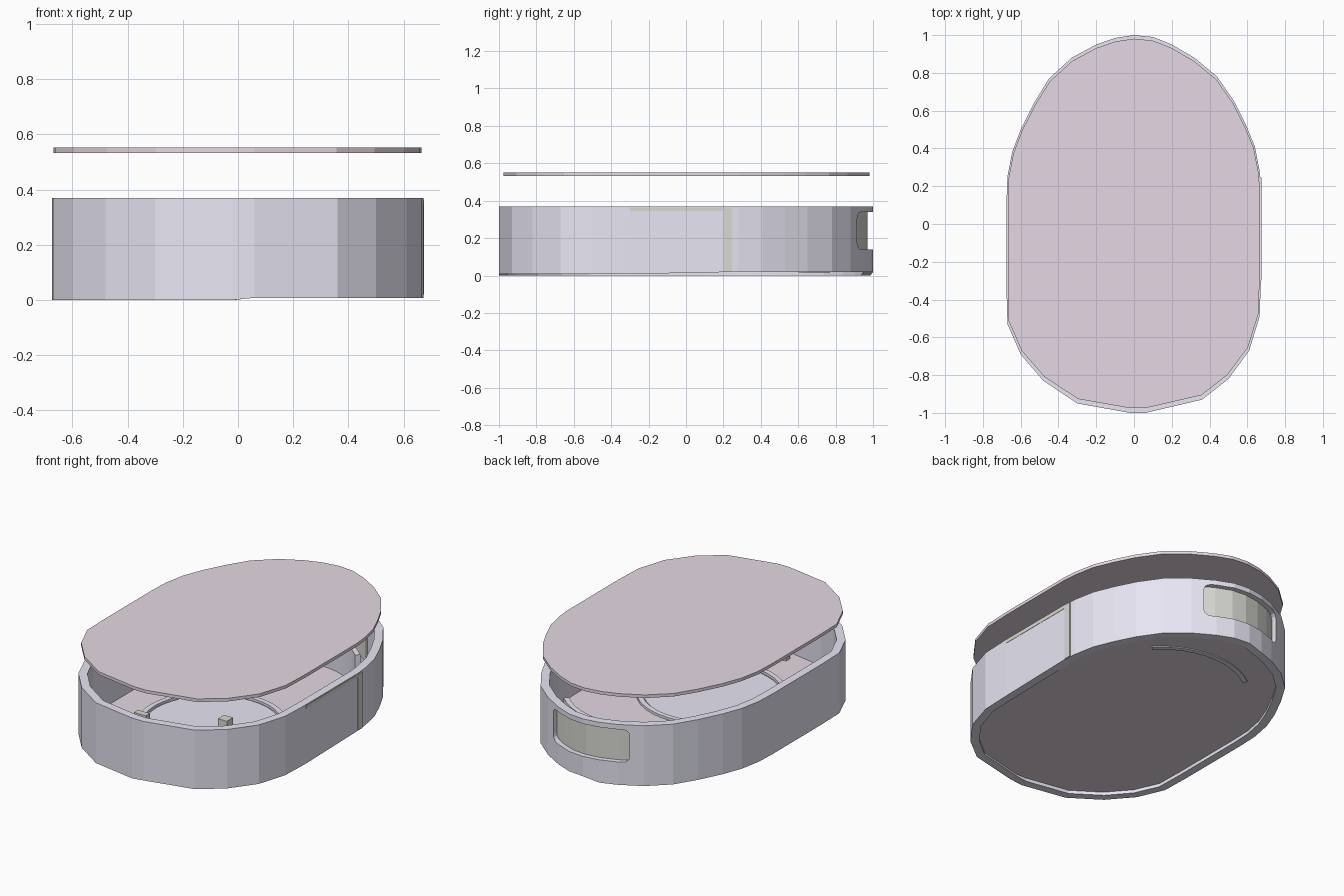
import bpy, bmesh, math
from mathutils import Vector

if "Cube" in bpy.data.objects:
    bpy.data.objects.remove(bpy.data.objects["Cube"])

def material(name, rgb):
    m = bpy.data.materials.new(name)
    m.diffuse_color = (*rgb, 1)
    m.use_nodes = True
    m.node_tree.nodes["Principled BSDF"].inputs["Base Color"].default_value = m.diffuse_color
    return m

LAV = material("lavender", (0.80, 0.79, 0.90))
PINK = material("pink", (0.79, 0.69, 0.77))
STONE = material("stone", (0.70, 0.70, 0.65))

# outer outline, anticlockwise from the front
OUTLINE = [Vector(p) for p in [
    (0.06, -1), (0.36, -0.93), (0.50, -0.82), (0.61, -0.67), (0.665, -0.49), (0.672, -0.3),
    (0.672, 0.2), (0.665, 0.28), (0.64, 0.41), (0.59, 0.53), (0.53, 0.65), (0.44, 0.78),
    (0.32, 0.88), (0.20, 0.95), (0.10, 0.99), (0, 1), (-0.10, 0.985), (-0.20, 0.95),
    (-0.33, 0.88), (-0.45, 0.77), (-0.53, 0.64), (-0.60, 0.50), (-0.645, 0.38), (-0.67, 0.25),
    (-0.675, 0.12), (-0.675, -0.35), (-0.67, -0.53), (-0.60, -0.69), (-0.48, -0.83),
    (-0.30, -0.95), (-0.02, -1)]]

def inset(pts, d, closed=True):
    out = []
    for i, p in enumerate(pts):
        a = pts[i - 1] if closed or i else p
        b = pts[(i + 1) % len(pts)] if closed or i < len(pts) - 1 else p
        t = (b - a).normalized()
        out.append(p + Vector((-t.y, t.x)) * d)
    return out

def make(name, bm, mat):
    bmesh.ops.recalc_face_normals(bm, faces=bm.faces)
    me = bpy.data.meshes.new(name)
    bm.to_mesh(me)
    bm.free()
    me.materials.append(mat)
    ob = bpy.data.objects.new(name, me)
    bpy.context.collection.objects.link(ob)
    return ob

def plate(name, pts, z0, z1, mat):
    bm = bmesh.new()
    f = bm.faces.new([bm.verts.new((p.x, p.y, z0)) for p in pts])
    r = bmesh.ops.extrude_face_region(bm, geom=[f], use_keep_orig=True)
    for v in r["geom"]:
        if isinstance(v, bmesh.types.BMVert):
            v.co.z = z1
    return make(name, bm, mat)

def wall(name, pts, thick, z0, z1, mat, closed=False, base=None):
    bm = bmesh.new()
    rings = []
    for p, q in zip(pts, inset(pts, thick, closed)):
        b = base(p) if base else z0
        rings.append([bm.verts.new((c.x, c.y, z)) for c, z in ((p, b), (q, b), (q, z1), (p, z1))])
    n = len(rings)
    for i in range(n if closed else n - 1):
        a, b = rings[i], rings[(i + 1) % n]
        for k in range(4):
            bm.faces.new((a[k], b[k], b[(k + 1) % 4], a[(k + 1) % 4]))
    if not closed:
        bm.faces.new(rings[0])
        bm.faces.new(rings[-1])
    return make(name, bm, mat)

def circle(cx, cy, r, n=40, a0=0, a1=360):
    return [Vector((cx + r * math.cos(math.radians(a0 + (a1 - a0) * i / n)),
                    cy + r * math.sin(math.radians(a0 + (a1 - a0) * i / n)))) for i in range(n)]

def box(name, x0, x1, y0, y1, z0, z1, mat):
    return plate(name, [Vector(p) for p in ((x0, y0), (x1, y0), (x1, y1), (x0, y1))], z0, z1, mat)

# outer shell, open at the top
shell = wall("shell", OUTLINE, 0.05, 0, 0.37, LAV, True,
             lambda p: 0 if p.x < 0 else (0.018 if p.y > 0.19 else 0.008))

# rounded window cut through the back wall
corner = [(sx * 0.225, 0.24 + sz * 0.065) for sx, sz in ((1, 1), (-1, 1), (-1, -1), (1, -1))]
prof = []
for i, (cx, cz) in enumerate(corner):
    for k in range(4):
        a = math.radians(90 * i + 30 * k)
        prof.append((cx + 0.035 * math.cos(a), cz + 0.035 * math.sin(a)))
bm = bmesh.new()
ends = [[bm.verts.new((x, y, z)) for x, z in prof] for y in (0.82, 1.1)]
bm.faces.new(ends[0])
bm.faces.new(ends[1])
for i in range(len(prof)):
    j = (i + 1) % len(prof)
    bm.faces.new((ends[0][i], ends[0][j], ends[1][j], ends[1][i]))
cutter = make("window_cutter", bm, LAV)
cutter.hide_render = True
cutter.hide_set(True)
cut = shell.modifiers.new("window", "BOOLEAN")
cut.object = cutter
cut.solver = "EXACT"

# curved panel filling the window
wall("window_panel", inset(OUTLINE, 0.03)[12:19], 0.03, 0.1, 0.35, STONE)

# floor and floating lid
plate("floor", inset(OUTLINE, 0.03), 0.02, 0.045, PINK)
lid = [Vector((p.x * 0.99, p.y * 0.978 + 0.003)) for p in OUTLINE]
plate("lid", lid, 0.533, 0.552, PINK)

# round tray in the floor with a raised rim
plate("tray", circle(0, -0.25, 0.38), 0.04, 0.05, LAV)
wall("tray_rim", circle(0, -0.25, 0.42), 0.03, 0.04, 0.06, LAV, True)

# curved partition behind the window
wall("partition", circle(0.04, 0.27, 0.5, 12, 45, 135), 0.03, 0.015, 0.25, LAV)

# inner posts near the front wall
box("post_right", 0.34, 0.40, -0.68, -0.62, 0.04, 0.34, STONE)
box("post_front", -0.09, -0.01, -0.88, -0.84, 0.04, 0.34, STONE)

# trim strips showing on the right side
box("side_strip", 0.63, 0.674, 0.2, 0.245, 0.02, 0.365, STONE)
box("side_rail", 0.63, 0.674, -0.3, 0.2, 0.345, 0.365, STONE)
